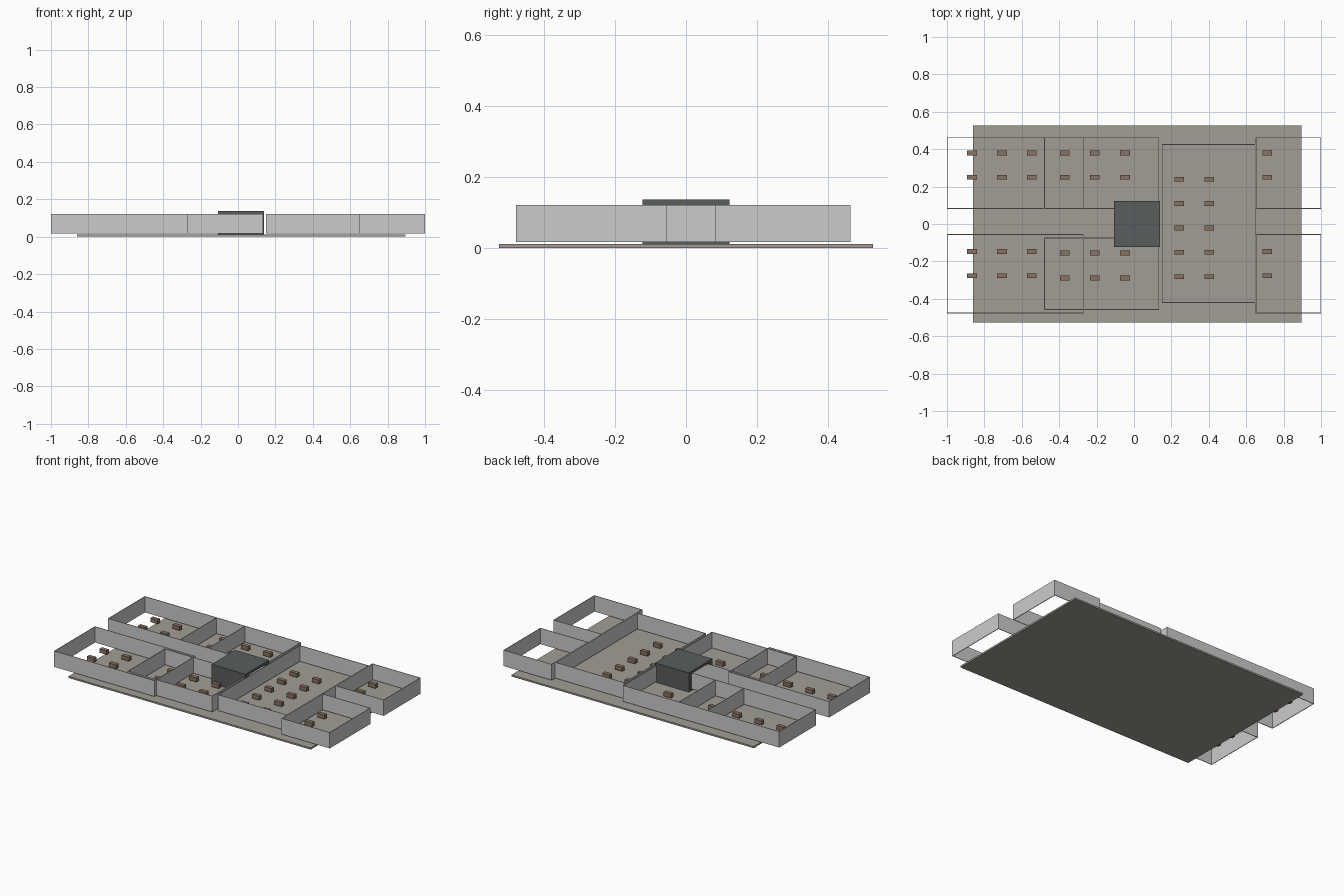
import bpy

if "Cube" in bpy.data.objects:
    bpy.data.objects.remove(bpy.data.objects["Cube"])


def material(name, rgb):
    m = bpy.data.materials.new(name)
    m.diffuse_color = (*rgb, 1)
    m.use_nodes = True
    m.node_tree.nodes["Principled BSDF"].inputs["Base Color"].default_value = m.diffuse_color
    return m


SLAB = material("warm_concrete", (0.36, 0.34, 0.30))
CORE = material("dark_core", (0.10, 0.11, 0.11))
WOOD = material("desk_wood", (0.25, 0.17, 0.12))


def add_mesh(name, verts, faces, mat=None):
    me = bpy.data.meshes.new(name)
    me.from_pydata(verts, [], faces)
    ob = bpy.data.objects.new(name, me)
    bpy.context.collection.objects.link(ob)
    if mat:
        me.materials.append(mat)
    return ob


def box(name, x0, x1, y0, y1, z0, z1, mat):
    verts = [(x, y, z) for z in (z0, z1)
             for x, y in ((x0, y0), (x1, y0), (x1, y1), (x0, y1))]
    faces = [(3, 2, 1, 0), (4, 5, 6, 7)]
    faces += [(i, (i + 1) % 4, (i + 1) % 4 + 4, i + 4) for i in range(4)]
    return add_mesh(name, verts, faces, mat)


def room_walls(name, x0, x1, y0, y1, z0=0.017, z1=0.121, t=0.004):
    """Closed ring of thin walls, open above and below."""
    outer = ((x0, y0), (x1, y0), (x1, y1), (x0, y1))
    inner = ((x0 + t, y0 + t), (x1 - t, y0 + t), (x1 - t, y1 - t), (x0 + t, y1 - t))
    verts = [(x, y, z) for ring, z in ((outer, z0), (outer, z1), (inner, z1), (inner, z0))
             for x, y in ring]
    faces = []
    for k in range(4):
        a, b = 4 * k, 4 * ((k + 1) % 4)
        faces += [(a + i, a + (i + 1) % 4, b + (i + 1) % 4, b + i) for i in range(4)]
    return add_mesh(name, verts, faces)


# Ground slab
box("floor_slab", -0.86, 0.896, -0.527, 0.527, 0, 0.011, SLAB)

# Room walls
rooms = {
    "back_left_room": (-1.0, -0.27, 0.081, 0.463),
    "back_middle_room": (-0.48, 0.134, 0.081, 0.463),
    "front_left_room": (-1.0, -0.27, -0.478, -0.054),
    "front_middle_room": (-0.48, 0.134, -0.459, -0.073),
    "central_hall": (0.149, 0.65, -0.422, 0.427),
    "back_right_room": (0.65, 1.0, 0.081, 0.463),
    "front_right_room": (0.65, 1.0, -0.478, -0.054),
}
for name, bounds in rooms.items():
    room_walls(name + "_walls", *bounds)

# Service core: floor, roof and two side walls
cx0, cx1, cy = -0.106, 0.14, 0.122
box("core_floor", cx0, cx1, -cy, cy, 0.006, 0.018, CORE)
box("core_roof", cx0, cx1, -cy, cy, 0.121, 0.137, CORE)
box("core_front_wall", cx0, cx1, -cy, -cy + 0.03, 0.018, 0.121, CORE)
box("core_back_wall", cx0, cx1, cy - 0.03, cy, 0.018, 0.121, CORE)

# Desk grids: column positions and row positions per room
desks = {
    "back_left": ((-0.866, -0.706, -0.546), (0.38, 0.25)),
    "back_middle": ((-0.37, -0.21, -0.048), (0.38, 0.25)),
    "front_left": ((-0.866, -0.706, -0.546), (-0.147, -0.277)),
    "front_middle": ((-0.37, -0.21, -0.048), (-0.156, -0.288)),
    "hall": ((0.242, 0.403), (0.239, 0.109, -0.021, -0.151, -0.282)),
    "right": ((0.713,), (0.38, 0.25, -0.147, -0.277)),
}
for group, (xs, ys) in desks.items():
    for x in xs:
        for y in ys:
            box(group + "_desk", x - 0.026, x + 0.026, y - 0.013, y + 0.013,
                0.017, 0.043, WOOD)
